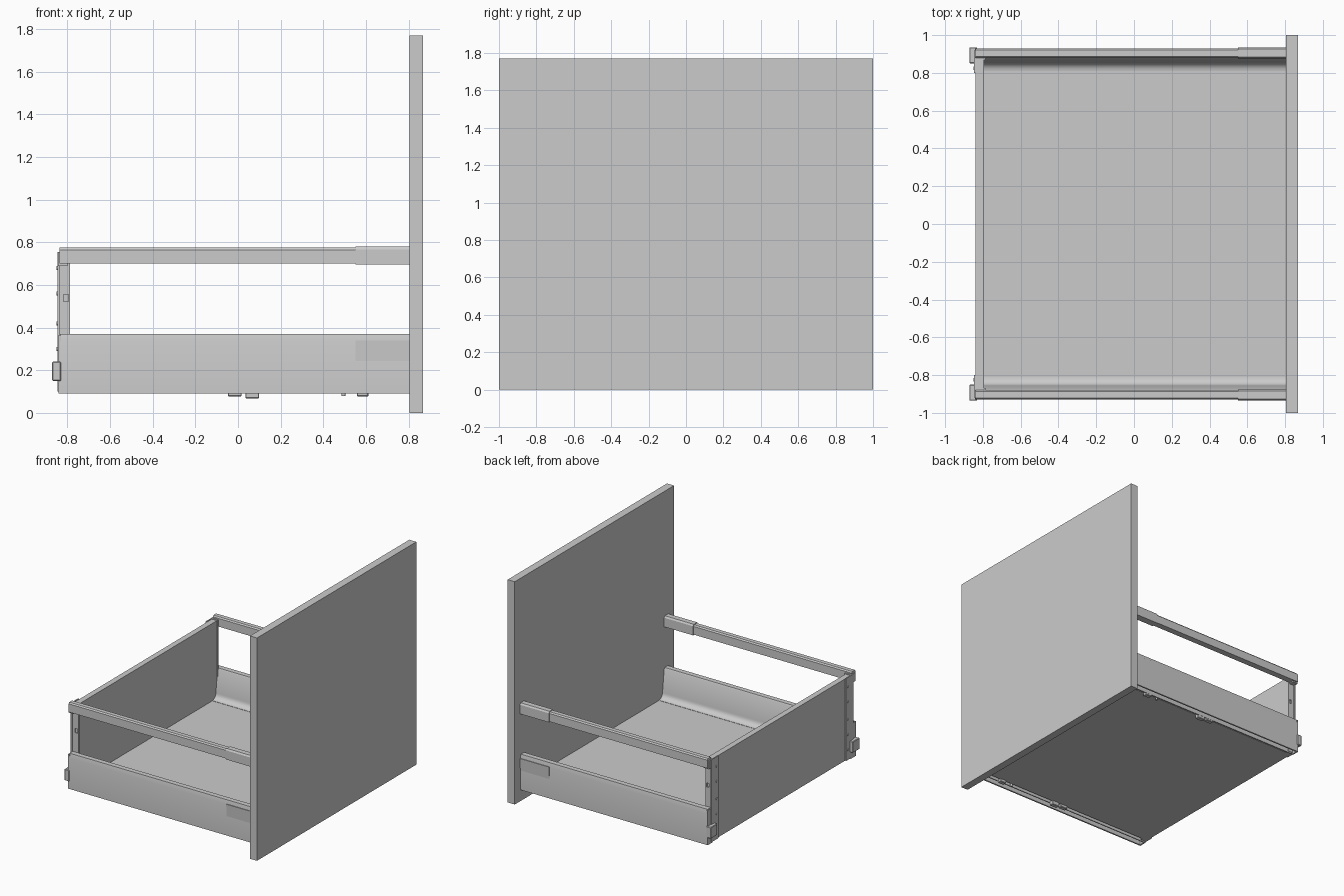
import bpy, bmesh, math

if "Cube" in bpy.data.objects:
    bpy.data.objects.remove(bpy.data.objects["Cube"])


def finish(bm, name, bevel=0.0):
    bmesh.ops.recalc_face_normals(bm, faces=bm.faces)
    me = bpy.data.meshes.new(name)
    bm.to_mesh(me)
    bm.free()
    ob = bpy.data.objects.new(name, me)
    bpy.context.collection.objects.link(ob)
    if bevel:
        m = ob.modifiers.new("edge", 'BEVEL')
        m.width = bevel
        m.segments = 1
    return ob


def box(name, x, y, z, bevel=0.0):
    bm = bmesh.new()
    bmesh.ops.create_cube(bm, size=1)
    for v in bm.verts:
        v.co = [(r[0] + r[1]) / 2 + c * (r[1] - r[0]) for r, c in zip((x, y, z), v.co)]
    return finish(bm, name, bevel)


def extrude_x(name, profile, x0, x1, side=1):
    """Closed (y, z) profile swept along x; side=-1 mirrors it in y."""
    bm = bmesh.new()
    a = [bm.verts.new((x0, y * side, z)) for y, z in profile]
    f = bm.faces.new(a)
    r = bmesh.ops.extrude_face_region(bm, geom=[f])
    for v in r["geom"]:
        if isinstance(v, bmesh.types.BMVert):
            v.co.x = x1
    return finish(bm, name)


def smooth(ob):
    bpy.ops.object.select_all(action='DESELECT')
    ob.select_set(True)
    bpy.context.view_layer.objects.active = ob
    bpy.ops.object.shade_smooth_by_angle(angle=math.radians(25))


def cylinder(name, loc, r, depth, axis):
    bm = bmesh.new()
    bmesh.ops.create_cone(bm, cap_ends=True, segments=16, radius1=r, radius2=r, depth=depth)
    ob = finish(bm, name)
    ob.location = loc
    if axis == 'x':
        ob.rotation_euler.y = math.pi / 2
    smooth(ob)
    return ob


# Front panel, drawer bottom and back panel
box("front_panel", (0.805, 0.867), (-1, 1), (0, 1.77))
box("drawer_bottom", (-0.835, 0.805), (-0.85, 0.85), (0.10, 0.135))
box("back_panel", (-0.838, -0.793), (-0.81, 0.81), (0.10, 0.75))

# Side wall section: outer skin, sloped cap, coved inside, runner channel below
cove = [(0.853 - 0.043 * math.sin(t), 0.19 - 0.053 * (1 - math.cos(t)))
        for t in [0]]
cove = [(0.81 + 0.045 * math.cos(t), 0.182 - 0.045 * math.sin(t))
        for t in [math.pi / 2 * i / 6 for i in range(7)]]
wall = [(0.93, 0.09), (0.93, 0.335), (0.922, 0.37), (0.882, 0.37), (0.876, 0.36)]
wall += cove + [(0.81, 0.125), (0.868, 0.125), (0.868, 0.09), (0.876, 0.09),
                (0.876, 0.17), (0.918, 0.17), (0.918, 0.09)]
# Upper rail section
rail = [(0.93, 0.70), (0.93, 0.765), (0.922, 0.775), (0.888, 0.775), (0.88, 0.765), (0.88, 0.70)]
sleeve = [(0.934, 0.695), (0.934, 0.767), (0.926, 0.78), (0.884, 0.78), (0.876, 0.767), (0.876, 0.695)]
# Cover cap on the outer wall near the front, tapering out downwards
cap = [(0.929, 0.22), (0.934, 0.34), (0.929, 0.34)]

for side, tag in ((1, "left"), (-1, "right")):
    def sy(a, b):
        return tuple(sorted((a * side, b * side)))

    smooth(extrude_x(tag + "_side_wall", wall, -0.835, 0.805, side))
    extrude_x(tag + "_rail", rail, -0.838, 0.56, side)
    extrude_x(tag + "_rail_sleeve", sleeve, 0.55, 0.805, side)
    extrude_x(tag + "_cover_cap", cap, 0.55, 0.805, side)

    # Rear bracket: back flange, side plate with a slot, rail support, hook
    box(tag + "_bracket_flange", (-0.847, -0.838), sy(0.80, 0.89), (0.10, 0.755))
    plate = box(tag + "_bracket_plate", (-0.84, -0.787), sy(0.868, 0.88), (0.10, 0.755))
    cut = box(tag + "_slot_cutter", (-0.818, -0.796), sy(0.85, 0.90), (0.522, 0.555))
    cut.hide_render = True
    cut.hide_viewport = True
    cut.display_type = 'WIRE'
    mod = plate.modifiers.new("slot", 'BOOLEAN')
    mod.object = cut
    mod.solver = 'EXACT'
    box(tag + "_bracket_cheek", (-0.84, -0.793), sy(0.805, 0.87), (0.10, 0.75))
    box(tag + "_rail_support", (-0.845, -0.80), sy(0.875, 0.92), (0.69, 0.755))
    box(tag + "_rear_hook", (-0.872, -0.83), sy(0.85, 0.935), (0.15, 0.24), 0.004)
    box(tag + "_rear_lip", (-0.842, -0.83), sy(0.868, 0.93), (0.09, 0.365))

    # Screws on the flange
    for z in (0.18, 0.30, 0.42, 0.56, 0.68):
        cylinder(tag + "_screw", (-0.848, 0.825 * side, z), 0.009, 0.006, 'x')

    # Runner clips under the wall and drawer bottom
    for x, w, z0 in ((-0.015, 0.065, 0.077), (0.067, 0.065, 0.068), (0.585, 0.055, 0.077)):
        box(tag + "_runner_clip", (x - w / 2, x + w / 2), sy(0.84, 0.875), (z0, 0.105), 0.004)
    cylinder(tag + "_runner_pin", (0.495, 0.855 * side, 0.092), 0.009, 0.024, 'z')
